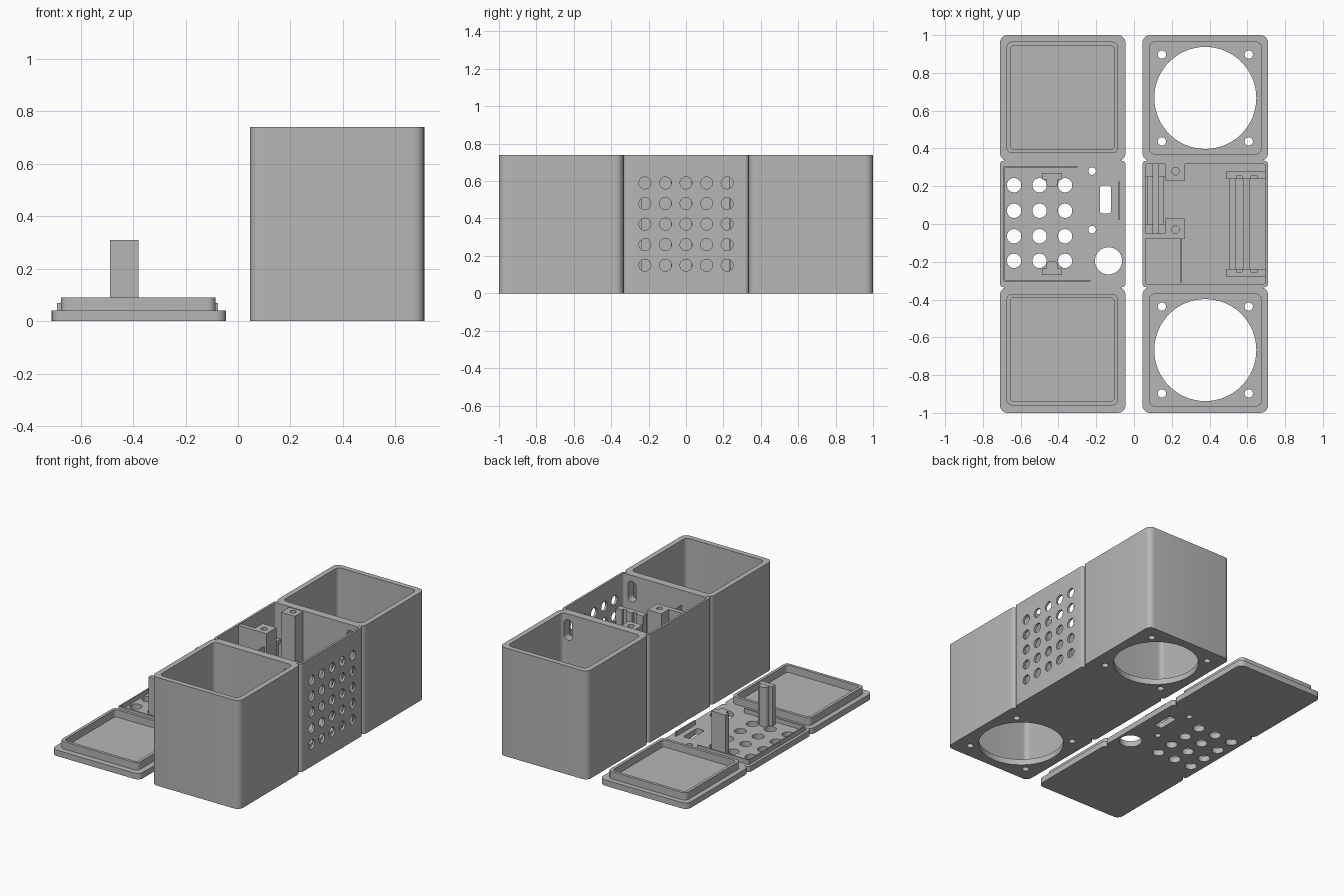
import bpy, bmesh, math

cube = bpy.data.objects.get("Cube")
if cube:
    bpy.data.objects.remove(cube)

mat = bpy.data.materials.new("plain grey")
mat.use_nodes = True
GREY = (0.47, 0.47, 0.47, 1)
mat.diffuse_color = GREY
mat.node_tree.nodes["Principled BSDF"].inputs["Base Color"].default_value = GREY


def rounded(x0, x1, y0, y1, r, steps=6):
    """Outline of a rectangle with rounded corners."""
    if r <= 0:
        return [(x0, y0), (x1, y0), (x1, y1), (x0, y1)]
    pts = []
    centres = [(x1 - r, y1 - r), (x0 + r, y1 - r), (x0 + r, y0 + r), (x1 - r, y0 + r)]
    for q, (cx, cy) in enumerate(centres):
        for i in range(steps + 1):
            a = math.pi / 2 * (q + i / steps)
            pts.append((cx + r * math.cos(a), cy + r * math.sin(a)))
    return pts


def circle(cx, cy, r, n=32):
    return [(cx + r * math.cos(2 * math.pi * i / n), cy + r * math.sin(2 * math.pi * i / n))
            for i in range(n)]


def prism(bm, pts, lo, hi, axis="z"):
    """Extrude an outline along an axis; x takes (y, z) points, y takes (x, z)."""
    place = {"z": lambda a, b, c: (a, b, c),
             "x": lambda a, b, c: (c, a, b),
             "y": lambda a, b, c: (a, c, b)}[axis]
    rings = [[bm.verts.new(place(a, b, c)) for a, b in pts] for c in (lo, hi)]
    faces = [bm.faces.new(ring) for ring in rings]
    n = len(pts)
    for i in range(n):
        j = (i + 1) % n
        faces.append(bm.faces.new((rings[0][i], rings[0][j], rings[1][j], rings[1][i])))
    bmesh.ops.recalc_face_normals(bm, faces=faces)


def make(name, solids):
    bm = bmesh.new()
    for s in solids:
        prism(bm, *s)
    me = bpy.data.meshes.new(name)
    bm.to_mesh(me)
    bm.free()
    me.materials.append(mat)
    ob = bpy.data.objects.new(name, me)
    bpy.context.collection.objects.link(ob)
    return ob


def part(name, solids, cuts=()):
    """Solid part with optional cut-outs."""
    ob = make(name, solids)
    bpy.ops.object.select_all(action="DESELECT")
    bpy.context.view_layer.objects.active = ob
    ob.select_set(True)
    for c in cuts:
        cutter = make("cutter", [c])
        cutter.hide_render = True
        mod = ob.modifiers.new("cut", "BOOLEAN")
        mod.operation = "DIFFERENCE"
        mod.solver = "EXACT"
        mod.object = cutter
        bpy.ops.object.modifier_apply(modifier=mod.name)
        bpy.data.objects.remove(cutter)
    bpy.ops.object.shade_smooth_by_angle(angle=math.radians(30))
    return ob


def box(x0, x1, y0, y1, z0, z1):
    return (rounded(x0, x1, y0, y1, 0), z0, z1)


H, FLOOR, PLATE = 0.74, 0.04, 0.04
X0, X1, YM = 0.045, 0.71, 0.335      # housing sides, compartment split
XC = (X0 + X1) / 2
YC = (YM + 1) / 2


def cable_slot(y0, y1):
    return (rounded(0.595, 0.655, y0, y1, 0.029), 0, 0)


# Outer compartments with a round opening and screw holes in the floor
for s, side in ((1, "rear"), (-1, "front")):
    ya, yb = sorted((s * YM, s))
    cuts = [(rounded(X0 + .036, X1 - .036, ya + .036, yb - .036, .03), FLOOR, 1),
            (circle(XC, s * YC, 0.27, 64), -1, 0.3)]
    cuts += [(circle(XC + dx, s * YC + dy, 0.022, 20), -1, 0.3)
             for dx in (-.23, .23) for dy in (-.23, .23)]
    cuts.append((rounded(0.6, 0.66, 0.56, 0.70, 0.029), *sorted((s * .3, s * .45)), "y"))
    part(side + "_compartment", [(rounded(X0, X1, ya, yb, 0.04), 0, H)], cuts)

# Middle compartment with vent holes in its outer wall
cuts = [(rounded(0.06, 0.695, -0.317, 0.317, 0.01), FLOOR, 1)]
cuts += [(circle(0.11 * i, 0.37 + 0.11 * j, 0.032, 24), 0.68, 0.8, "x")
         for i in range(-2, 3) for j in range(-2, 3)]
cuts += [(rounded(0.6, 0.66, 0.56, 0.70, 0.029), lo, lo + .1, "y") for lo in (-.4, .3)]
part("middle_compartment", [(rounded(X0, X1, -YM, YM, 0.02), 0, H)], cuts)

# Screw posts that hold the lid
for y0, y1, hy, name in ((0.23, 0.32, 0.28, "rear"), (-0.08, 0.03, -0.03, "front")):
    part(name + "_screw_post", [box(0.165, 0.27, y0, y1, 0.03, 0.735)],
         [(circle(0.22, hy, 0.02, 20), 0.45, 1)])
part("post_arm", [box(0.055, 0.165, -0.08, -0.05, 0.03, 0.735)])

# Upright guides for a small board beside the posts
for y0, y1, name in ((0.25, 0.32, "rear"), (-0.05, 0.0, "front")):
    part(name + "_small_guide", [box(0.055, 0.1, y0, y1, 0.03, 0.5),
                                 box(0.13, 0.165, y0, y1, 0.03, 0.5)])
part("small_board_rails", [box(0.07, 0.1, -0.05, 0.3, 0.03, 0.07),
                           box(0.13, 0.16, -0.05, 0.3, 0.03, 0.07)])
part("divider_fin", [box(0.247, 0.255, -0.31, -0.08, 0.03, 0.64)])

# Board guides behind the vent wall
for s, name in ((1, "rear"), (-1, "front")):
    ya, yb = sorted((s * 0.237, s * 0.28))
    ga, gb = sorted((s * 0.2, s * 0.255))
    part(name + "_board_guide", [box(0.49, 0.7, ya, yb, 0.03, 0.53)],
         [box(gx, gx + 0.03, ga, gb, 0.06, 1) for gx in (0.543, 0.62)])
part("board_rails", [box(x, x + 0.035, -0.24, 0.24, 0.03, 0.08) for x in (0.505, 0.58)])

# Lid plates with raised lips that fit the outer compartments
for s, name in ((1, "rear"), (-1, "front")):
    ya, yb = sorted((s * YM, s))
    part(name + "_lid_plate", [(rounded(-X1, -X0, ya, yb, 0.04), 0, PLATE)])
    ya, yb = ya + 0.04, yb - 0.035
    part(name + "_lid_lip", [(rounded(-0.675, -0.085, ya, yb, 0.03), 0.03, 0.09)],
         [(rounded(-0.655, -0.105, ya + .02, yb - .02, 0.02), PLATE, 1)])

# Middle lid plate with vents, screw holes, slot and a cable opening
cuts = [(circle(x, y, 0.038), -1, 1) for x in (-0.635, -0.5, -0.365)
        for y in (0.205, 0.07, -0.065, -0.195)]
cuts += [(circle(-0.222, y, 0.02, 20), -1, 1) for y in (0.28, -0.03)]
cuts += [(rounded(-0.18, -0.122, 0.055, 0.205, 0.015), -1, 1),
         (circle(-0.135, -0.195, 0.072, 48), -1, 1)]
part("middle_lid_plate", [(rounded(-X1, -X0, -YM, YM, 0.02), 0, PLATE)], cuts)

# Thin locating strips
part("lid_strips", [box(-0.69, -0.30, 0.3, 0.308, 0.03, 0.07),
                    box(-0.69, -0.23, -0.305, -0.297, 0.03, 0.07),
                    box(-0.69, -0.682, -0.297, 0.3, 0.03, 0.07),
                    box(-0.085, -0.076, 0.02, 0.225, 0.03, 0.07)])

# Lid pillars: a flat plate with a rounded rib facing inward
for s, name in ((1, "rear"), (-1, "front")):
    ya, yb = sorted((s * 0.235, s * 0.27))
    ra, rb = sorted((s * 0.197, s * 0.25))
    part(name + "_lid_pillar", [box(-0.488, -0.38, ya, yb, 0.02, 0.31),
                                (rounded(-0.466, -0.402, ra, rb, 0.025), 0.02, 0.309)])
